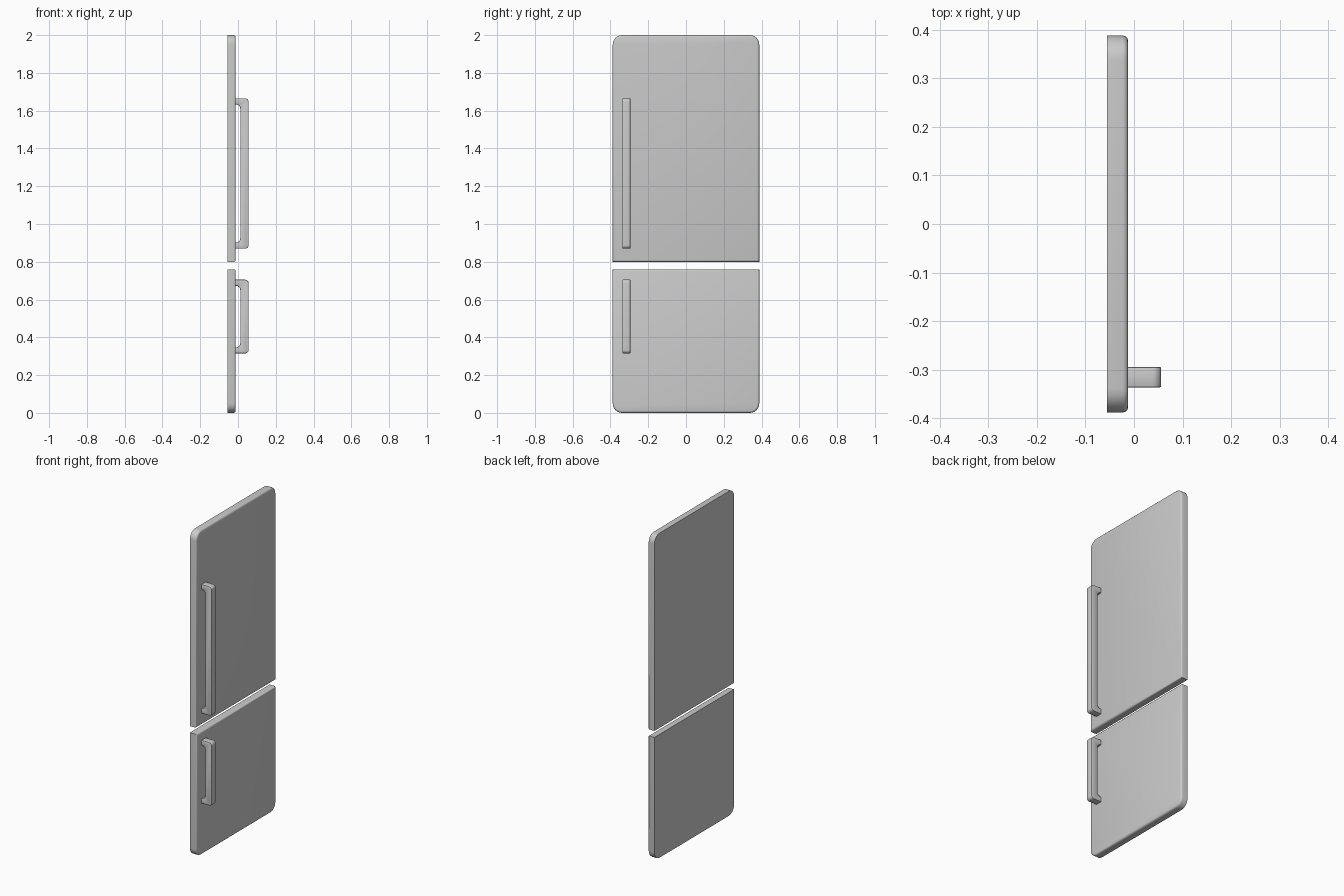
import bpy, bmesh
from math import sin, cos, pi
from mathutils import Vector

if "Cube" in bpy.data.objects:
    bpy.data.objects.remove(bpy.data.objects["Cube"])


def arc(cx, cy, r, start, steps=6):
    # quarter circle, counter-clockwise from the start angle in degrees
    return [(cx + r * cos(start * pi / 180 + i * pi / 2 / steps),
             cy + r * sin(start * pi / 180 + i * pi / 2 / steps)) for i in range(steps + 1)]


def finish(name, bm):
    bmesh.ops.recalc_face_normals(bm, faces=bm.faces[:])
    mesh = bpy.data.meshes.new(name)
    bm.to_mesh(mesh)
    bm.free()
    obj = bpy.data.objects.new(name, mesh)
    bpy.context.collection.objects.link(obj)
    bpy.ops.object.select_all(action='DESELECT')
    obj.select_set(True)
    bpy.context.view_layer.objects.active = obj
    bpy.ops.object.shade_smooth_by_angle(angle=0.6)


def prism(points, depth):
    bm = bmesh.new()
    base = bm.faces.new([bm.verts.new(p) for p in points])
    new = bmesh.ops.extrude_face_region(bm, geom=[base])["geom"]
    bmesh.ops.translate(bm, vec=depth, verts=[v for v in new if isinstance(v, bmesh.types.BMVert)])
    cap = next(f for f in new if isinstance(f, bmesh.types.BMFace))
    return bm, base, cap


def door(name, z0, z1, round_top):
    w, r, back, front = 0.388, 0.05, -0.056, -0.012
    if round_top:
        outline = [(-w, z0), (w, z0)] + arc(w - r, z1 - r, r, 0) + arc(r - w, z1 - r, r, 90)
    else:
        outline = [(w, z1), (-w, z1)] + arc(r - w, z0 + r, r, 180) + arc(w - r, z0 + r, r, 270)
    bm, base, cap = prism([(back, y, z) for y, z in outline], Vector((front - back, 0, 0)))
    # softened front rim
    bmesh.ops.bevel(bm, geom=list(cap.edges), offset=0.011, segments=3, profile=0.5, affect='EDGES')
    finish(name, bm)


def handle(name, z0, z1):
    root, inner, outer, y0, y1 = -0.016, 0.012, 0.056, -0.337, -0.294
    r, q, foot = 0.018, 0.022, 0.032
    outline = [(root, z0)] + arc(outer - r, z0 + r, r, 270) + arc(outer - r, z1 - r, r, 0)
    outline += [(root, z1), (root, z1 - foot)]
    # rounded inside of the grip opening
    a, b = z1 - foot, z0 + foot
    opening = arc(inner - q, a - q, q, 0)[::-1] + arc(inner - q, b + q, q, 270)[::-1]
    outline += opening + [(root, b)]
    bm, base, cap = prism([(x, y0, z) for x, z in outline], Vector((0, y1 - y0, 0)))
    rims = [e for f in (base, cap) for e in f.edges
            if max(v.co.x for v in e.verts) > root + 1e-4]
    bmesh.ops.bevel(bm, geom=rims, offset=0.004, segments=2, profile=0.5, affect='EDGES')
    finish(name, bm)


# Upper and lower doors with their grips
door("upper_door", 0.80, 2.0, True)
door("lower_door", 0.0, 0.76, False)
handle("upper_handle", 0.87, 1.665)
handle("lower_handle", 0.315, 0.705)
